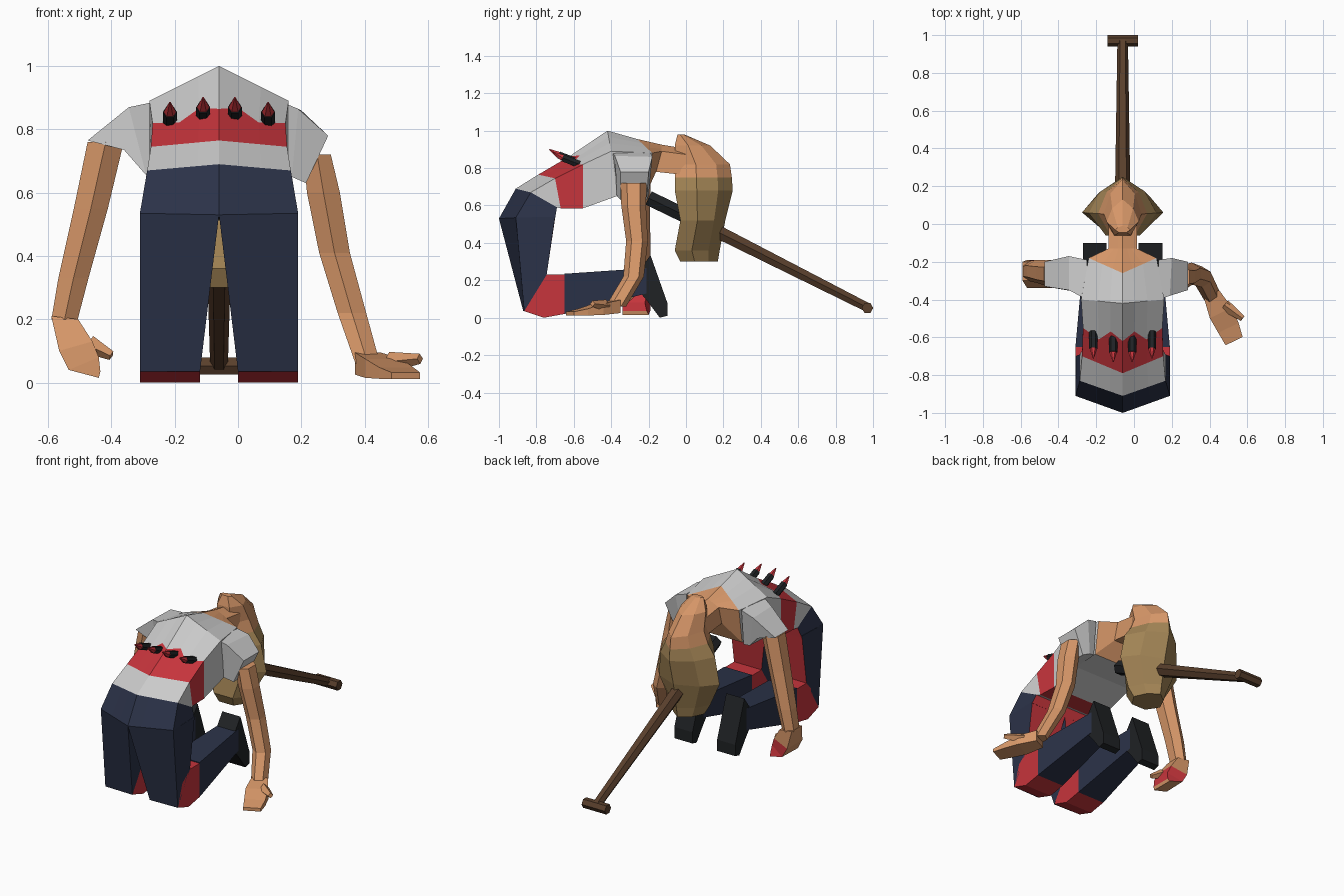
import bpy, bmesh, math
from mathutils import Vector

if "Cube" in bpy.data.objects:
    bpy.data.objects.remove(bpy.data.objects["Cube"])

CX = -0.06  # body centre line
COL = dict(grey=(.52, .52, .52), red=(.57, .035, .045), navy=(.024, .032, .065),
           skin=(.68, .31, .14), tan=(.36, .23, .09), brown=(.1, .05, .025), black=(.014, .016, .018))
MAT = {}
for k, c in COL.items():
    MAT[k] = bpy.data.materials.new(k)
    MAT[k].diffuse_color = (*c, 1)


def loft(name, rings, cols):
    """Skin a list of rings; cols holds a colour (or colour per side) per span."""
    me = bpy.data.meshes.new(name)
    bm = bmesh.new()
    used = []

    def slot(c):
        if c not in used:
            used.append(c)
            me.materials.append(MAT[c])
        return used.index(c)
    if isinstance(cols, str):
        cols = [cols] * (len(rings) - 1)
    vs = [[bm.verts.new(p) for p in r] for r in rings]
    n = len(rings[0])
    for i, c in enumerate(cols):
        for j in range(n):
            k = (j + 1) % n
            f = bm.faces.new((vs[i][j], vs[i][k], vs[i + 1][k], vs[i + 1][j]))
            f.material_index = slot(c if isinstance(c, str) else c[j])
    for r, c in ((vs[0], cols[0]), (vs[-1], cols[-1])):
        f = bm.faces.new(r)
        f.material_index = slot(c if isinstance(c, str) else c[0])
    bmesh.ops.recalc_face_normals(bm, faces=bm.faces)
    bm.to_mesh(me)
    bm.free()
    ob = bpy.data.objects.new(name, me)
    bpy.context.collection.objects.link(ob)
    return ob


def tube(name, a, b, ra, rb, col, n=6):
    a, b = Vector(a), Vector(b)
    q = (b - a).to_track_quat('Z', 'Y')
    ring = lambda c, r: [c + q @ Vector((r * math.cos(t), r * math.sin(t), 0))
                         for t in [2 * math.pi * i / n for i in range(n)]]
    return loft(name, [ring(a, ra), ring(b, rb)], col)


def oval(x, y, z, rx, ry, n=6):
    return [(x + rx * math.cos(t), y + ry * math.sin(t), z)
            for t in [2 * math.pi * (i + .5) / n for i in range(n)]]


def slab(x, y, z, half, thick, ang):
    """Flat four-sided hand section, turned by ang about z."""
    dx, dy = half * math.cos(ang), half * math.sin(ang)
    return [(x + s * dx, y + s * dy, z + h * thick) for s, h in ((-1, -1), (1, -1), (1, 1), (-1, 1))]


def prism(name, prof, x0, x1, col):
    return loft(name, [[(x, y, z) for y, z in prof] for x in (x0, x1)], col)


# Torso: ridged outer side with seven columns, flat inner side
T = (-1, -.6, -.3, 0, .3, .6, 1)


def body_ring(w, co, so, si, zig=(0, 0)):
    pts = []
    for t in T:
        a = abs(t)
        d = {.3: zig[0], .6: zig[1]}.get(a, 0)
        pts.append((CX + t * w, co[0] + (so[0] - co[0]) * a + d,
                    co[1] + (so[1] - co[1]) * a + d * .5))
    return pts + [(CX + t * w, *si) for t in (1, 0, -1)]


waist = body_ring(.227, (-.91, .69), (-.83, .67), (-.69, .59))
loft("torso", [
    waist,
    body_ring(.215, (-.79, .765), (-.70, .745), (-.67, .585)),
    body_ring(.21, (-.62, .865), (-.55, .82), (-.55, .585), (.03, -.033)),
    body_ring(.22, (-.42, 1.0), (-.40, .89), (-.37, .65)),
    body_ring(.18, (-.26, .955), (-.18, .88), (-.21, .67)),
    body_ring(.075, (-.13, .925), (-.13, .89), (-.16, .78)),
    body_ring(.075, (.02, .90), (.02, .87), (.02, .76))],
    ["grey", "red", "grey", "grey", "skin", "skin"])

# Pelvis
hip = body_ring(.25, (-1.0, .53), (-.91, .535), (-.70, .53))
loft("pelvis", [waist, hip], [["navy"] * 7 + ["red"] * 2 + ["navy"]])

for s, side in ((-1, "left"), (1, "right")):
    X = lambda r: CX + s * r
    # Thigh with red rear panel
    loft(side + "_thigh", [
        [(X(.25), -.91, .535), (X(0), -1.0, .53), (X(0), -.70, .53), (X(.25), -.70, .54)],
        [(X(.25), -.865, .035), (X(.06), -.87, .035), (X(.06), -.745, .23), (X(.25), -.745, .23)]],
        [["navy", "navy", "red", "navy"]])
    # Knee pad, shin and boot
    prism(side + "_knee", [(-.865, .035), (-.82, .17), (-.745, .23), (-.65, .23), (-.65, .02), (-.76, .0)],
          X(.06), X(.25), "red")
    loft(side + "_shin", [[(X(a), y, z0), (X(b), y, z0), (X(b), y, z1), (X(a), y, z1)]
                          for a, b, y, z0, z1 in ((.06, .25, -.65, .02, .235), (.085, .21, -.21, .13, .265))],
          "navy")
    prism(side + "_boot", [(-.25, .14), (-.25, .25), (-.19, .335), (-.10, .08), (-.10, .01), (-.14, .0), (-.2, .08)],
          X(.085), X(.21), "black")

# Sleeves
loft("left_sleeve", [
    [(-.25, -.40, .89), (-.25, -.19, .88), (-.25, -.21, .66), (-.25, -.37, .65)],
    [(-.345, -.35, .87), (-.345, -.17, .865), (-.30, -.20, .67), (-.29, -.36, .655)],
    [(-.475, -.33, .765), (-.475, -.20, .765), (-.36, -.19, .735), (-.36, -.35, .735)]], "grey")
loft("right_sleeve", [
    [(.13, -.40, .89), (.13, -.19, .88), (.13, -.21, .66), (.13, -.37, .65)],
    [(.19, -.38, .865), (.20, -.18, .86), (.17, -.20, .65), (.17, -.37, .65)],
    [(.285, -.35, .78), (.285, -.20, .78), (.215, -.21, .63), (.215, -.35, .63)]], "grey")

# Arms
loft("left_arm", [oval(-.418, -.265, .76, .066, .075), oval(-.465, -.26, .55, .062, .068),
                  oval(-.52, -.25, .33, .055, .06), oval(-.548, -.25, .2, .048, .055)], "skin")
loft("right_arm", [oval(.25, -.28, .72, .05, .07), oval(.27, -.28, .6, .06, .066),
                   oval(.305, -.262, .41, .056, .058), oval(.36, -.28, .22, .052, .055),
                   oval(.41, -.375, .06, .045, .055)], "skin")

# Hands: bent left one with a red palm, flat right one
loft("left_hand", [
    [(-.59, -.30, .21), (-.505, -.30, .2), (-.505, -.20, .2), (-.59, -.20, .21)],
    [(-.565, -.34, .10), (-.46, -.33, .13), (-.46, -.21, .13), (-.565, -.19, .10)],
    [(-.535, -.34, .04), (-.44, -.34, .08), (-.44, -.22, .08), (-.53, -.19, .04)],
    [(-.44, -.34, .015), (-.435, -.34, .035), (-.435, -.21, .035), (-.44, -.20, .015)]],
    ["skin", ["skin", "red", "red", "skin"], ["skin", "red", "red", "skin"]])
tube("left_thumb", (-.47, -.30, .12), (-.40, -.32, .085), .03, .015, "skin", 4)
A = math.radians(26)
loft("right_hand", [slab(.41, -.37, .06, .045, .035, A), slab(.46, -.47, .045, .065, .03, A),
                    slab(.50, -.55, .03, .06, .018, A), slab(.53, -.62, .022, .05, .01, A)], "skin")
tube("right_thumb", (.48, -.43, .065), (.575, -.50, .075), .032, .016, "skin", 4)


# Head hanging upside down: hair below, face above
def head_ring(z, w, y0, y1):
    d = y1 - y0
    half = [(0, y1), (.65 * w, y1 - .25 * d), (w, y0 + .38 * d), (.5 * w, y0)]
    return [(CX + x, y, z) for x, y in half] + [(CX - x, y, z) for x, y in reversed(half[1:])]


loft("head", [head_ring(*r) for r in (
    (.30, .10, -.03, .17), (.36, .13, -.06, .18), (.52, .215, -.03, .21), (.68, .18, -.06, .25),
    (.75, .13, -.06, .245), (.82, .10, -.06, .235), (.92, .085, -.06, .13), (.98, .04, -.045, -.01))],
    ["tan"] * 4 + ["skin"] * 3)

# Shaft through the head with a crossbar at its end
tube("shaft_tip", (CX, -.20, .64), (CX, .10, .495), .045, .045, "black")
tube("shaft", (CX, .08, .505), (CX, .97, .055), .042, .028, "brown")
tube("crossbar", (CX - .08, .97, .052), (CX + .08, .97, .052), .031, .031, "brown")

# Belly spikes
for i, (x, y, z) in enumerate(((-.215, -.57, .82), (-.11, -.59, .835), (-.01, -.59, .835), (.095, -.57, .82))):
    mid = (x, y - .09, z + .035)
    tube(f"spike_base_{i}", (x, y, z), mid, .022, .022, "black")
    tube(f"spike_tip_{i}", mid, (x, y - .14, z + .065), .02, .003, "red")

for m in bpy.data.materials:
    if m.users and not m.is_grease_pencil:
        m.use_nodes = True
        m.node_tree.nodes["Principled BSDF"].inputs["Base Color"].default_value = m.diffuse_color
